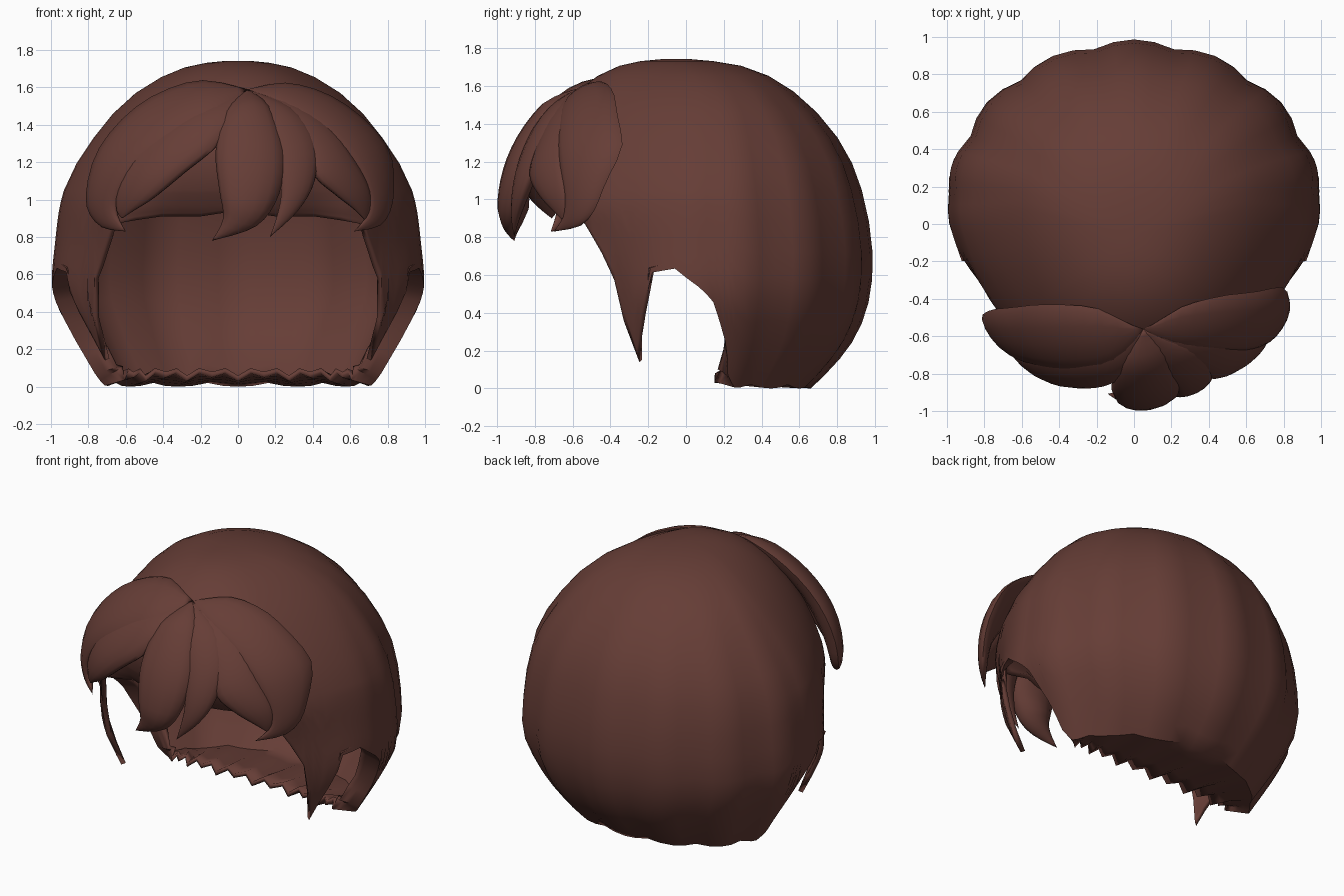
import bpy, bmesh, math
from mathutils import Vector

cube = bpy.data.objects.get("Cube")
if cube:
    bpy.data.objects.remove(cube, do_unlink=True)

brown = bpy.data.materials.new("warm brown")
brown.use_nodes = True
colour = (0.132, 0.047, 0.037, 1)
brown.diffuse_color = colour
brown.node_tree.nodes["Principled BSDF"].inputs["Base Color"].default_value = colour


def clamp(v):
    return max(0, min(1, v))


def spline(points, t):
    """Smooth point at parameter t (in point index units)."""
    n = len(points) - 1
    i = min(int(t), n - 1)
    p = [Vector(points[max(0, min(n, j))]) for j in range(i - 1, i + 3)]
    u = t - i
    a, b = (p[2] - p[0]) / 2, (p[3] - p[1]) / 2
    d = p[1] - p[2]
    return p[1] + u * a + u * u * (-3 * d - 2 * a - b) + u ** 3 * (2 * d + a + b)


def finish(bm, name, angle):
    bmesh.ops.remove_doubles(bm, verts=bm.verts, dist=0.0005)
    mesh = bpy.data.meshes.new(name)
    bm.to_mesh(mesh)
    bm.free()
    mesh.materials.append(brown)
    ob = bpy.data.objects.new(name, mesh)
    bpy.context.collection.objects.link(ob)
    bpy.ops.object.select_all(action="DESELECT")
    ob.select_set(True)
    bpy.context.view_layer.objects.active = ob
    bpy.ops.object.shade_smooth_by_angle(angle=math.radians(angle))
    return ob


def add_grid(bm, rows, wrap=False):
    """Faces between neighbouring rows of points."""
    grid = [[bm.verts.new(p) for p in row] for row in rows]
    for a, b in zip(grid, grid[1:]):
        n = len(a)
        for k in range(n if wrap else n - 1):
            m = (k + 1) % n
            bm.faces.new((a[k], a[m], b[m], b[k]))


# Main shell: z, half width, front y, back y, centre y from crown to hem
profile = [
    (1.742, 0, -.05, -.05, -.05), (1.735, .15, -.22, .12, -.02),
    (1.68, .36, -.42, .38, .04), (1.53, .6, -.62, .62, .1),
    (1.3, .8, -.76, .82, .1), (1.05, .94, -.82, .93, .1),
    (.75, .99, -.83, .985, .1), (.5, 1.0, -.83, .975, .1),
    (.3, .91, -.8, .91, .1), (.14, .82, -.72, .8, .1), (0, .74, -.6, .66, .1)]

# Lower edge: angle from the front, height (hairline, side spike, notch, nape)
hairline = [(0, .94), (12, .91), (25, .91), (45, .87), (51, .72), (56, .58),
            (64, .14), (68, .4), (72, .62), (80, .64), (88, .54), (93, .46),
            (98, .25), (101, .08), (106, .01)]
step = 180 / 28
edge = []
for (a, za), (b, zb) in zip(hairline, hairline[1:]):
    edge += [(a, za), ((a + b) / 2, (za + zb) / 2)]
edge.append(hairline[-1])
edge += [(j * step, .03 * (1 - abs(math.cos(math.radians(7 * (180 - j * step))))))
         for j in range(17, 29)]


def profile_index(z):
    for i, (a, b) in enumerate(zip(profile, profile[1:])):
        if a[0] >= z >= b[0]:
            return i + (a[0] - z) / (a[0] - b[0])
    return len(profile) - 1


def shell_point(degrees, t):
    z, rx, front, back, cy = spline(profile, t)
    phi = math.radians(degrees)
    s, c = math.sin(phi), math.cos(phi)
    # Vertical strand ridges on the back half
    groove = .035 * clamp((t - 2) / 3) * clamp((degrees - 85) / 15)
    r = 1 - groove * (1 - abs(math.cos(7 * (math.pi - phi))))
    # Flatter temples, drawn in around the side spikes
    r -= .035 * math.sin(math.pi * clamp((degrees - 35) / 55))
    r -= .05 * math.sin(math.pi * clamp((.95 - z) / .8)) * clamp((75 - degrees) / 20)
    y = cy - (cy - front) * c * r if c > 0 else cy - (back - cy) * c * r
    # Hairline tucks under the fringe
    y += .2 * clamp((1.3 - z) / .4) ** 1.5 * clamp((45 - degrees) / 20)
    return Vector((rx * s * r, y, max(z, 0)))


columns = []
for i, (degrees, low) in enumerate(edge):
    end = profile_index(low)
    column = [shell_point(degrees, 5 * k / 9) for k in range(9)]
    column += [shell_point(degrees, 5 + (end - 5) * k / 9) for k in range(10)]
    # Nape curls under and forward to a toothed edge; notch rim rolls inward
    rim = column[-1]
    roll = clamp((degrees - 70) / 23)
    under = clamp((degrees - 98) / 4)
    tooth = .035 * (i % 2) * under
    tip = Vector((rim.x * (1 - .15 * roll), rim.y + (.15 + tooth - rim.y) * under,
                  rim.z + .03 * roll + tooth))
    column += [rim.lerp(tip, k / 4) for k in range(1, 5)]
    if degrees in (0, 180):
        for p in column:
            p.x = 0
    columns.append(column)
bm = bmesh.new()
add_grid(bm, columns)
shell = finish(bm, "hair_shell", 50)
mirror = shell.modifiers.new("mirror", "MIRROR")
mirror.merge_threshold = 0.001
solid = shell.modifiers.new("thickness", "SOLIDIFY")
solid.thickness = 0.03
solid.offset = -1


# Fringe locks lie on a dome in front of the shell
def dome(x, z, lift):
    a, c, b, z0 = .95, .94, .8, .95
    h = math.sqrt(max(.04, 1 - (x / a) ** 2 - ((z - z0) / b) ** 2))
    p = Vector((x, -c * h, z))
    normal = Vector((x / a ** 2, -h / c, (z - z0) / b ** 2)).normalized()
    return p + normal * lift


def lock(name, one, two, bulge):
    """Strand between two edges, root to tip, deeper on its hidden side."""
    rings = []
    count = 20
    for k in range(count + 1):
        t = k / count * (len(one) - 1)
        e, f = spline(one, t), spline(two, t)
        mid, half = (e + f) / 2, (e - f) / 2
        lift = bulge * min(1, half.length / .13)
        ring = []
        for j in range(14):
            w = 2 * math.pi * j / 14
            q = mid + half * math.cos(w)
            depth = lift * math.sin(w)
            ring.append(dome(q.x, q.y, depth if depth > 0 else 1.8 * depth))
        rings.append(ring)
    bm = bmesh.new()
    add_grid(bm, rings, wrap=True)
    bmesh.ops.remove_doubles(bm, verts=bm.verts, dist=0.0005)
    bmesh.ops.recalc_face_normals(bm, faces=bm.faces)
    return finish(bm, name, 60)


root = (.05, 1.59)
lock("right_outer_lock",
     [root, (-.22, 1.63), (-.52, 1.51), (-.74, 1.27), (-.81, 1.0), (-.74, .86), (-.6, .83)],
     [root, (-.1, 1.42), (-.28, 1.32), (-.48, 1.2), (-.62, 1.04), (-.65, .93), (-.6, .83)], .05)
lock("right_inner_lock",
     [root, (-.2, 1.5), (-.4, 1.4), (-.55, 1.25), (-.64, 1.08), (-.65, .95), (-.62, .9)],
     [root, (0, 1.42), (-.13, 1.27), (-.28, 1.15), (-.45, 1.01), (-.56, .94), (-.62, .9)], .045)
lock("centre_lock",
     [root, (-.08, 1.45), (-.12, 1.25), (-.1, 1.05), (-.08, .9), (-.14, .78)],
     [root, (.18, 1.48), (.25, 1.25), (.22, 1.03), (.1, .86), (-.14, .78)], .06)
lock("left_middle_lock",
     [root, (.1, 1.45), (.2, 1.25), (.23, 1.05), (.21, .92), (.17, .8)],
     [root, (.3, 1.48), (.42, 1.3), (.41, 1.1), (.32, .94), (.17, .8)], .045)
lock("left_inner_lock",
     [root, (.3, 1.52), (.5, 1.38), (.62, 1.22), (.7, 1.07), (.71, .96), (.68, .89)],
     [root, (.2, 1.45), (.34, 1.3), (.41, 1.13), (.52, 1.03), (.62, .95), (.68, .89)], .045)
lock("left_outer_lock",
     [root, (.28, 1.62), (.55, 1.52), (.79, 1.29), (.83, 1.03), (.77, .87), (.62, .83)],
     [root, (.22, 1.5), (.42, 1.38), (.58, 1.22), (.68, 1.05), (.69, .92), (.62, .83)], .05)
